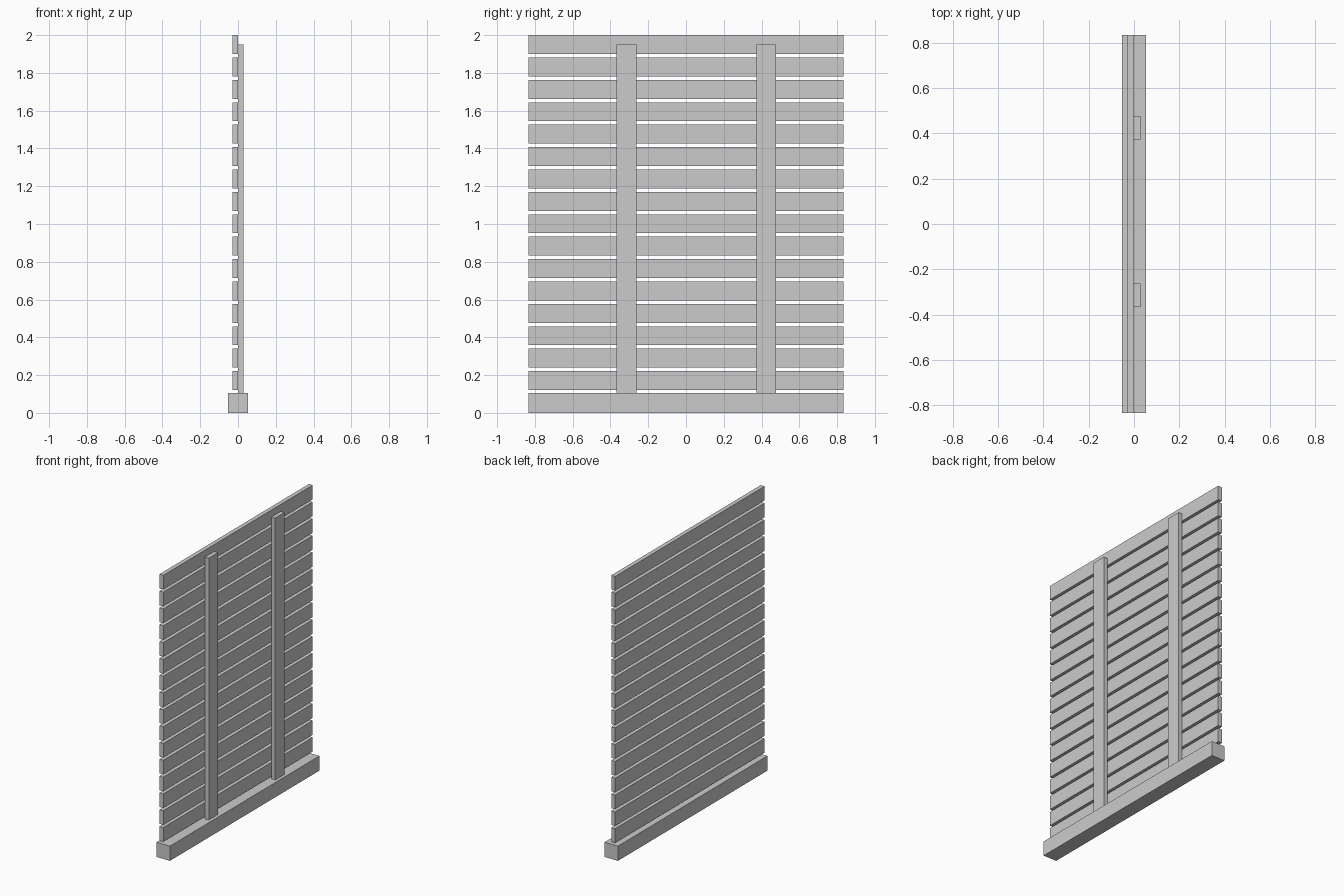
import bpy

if "Cube" in bpy.data.objects:
    bpy.data.objects.remove(bpy.data.objects["Cube"])


def box(name, x, y, z):
    """Box from (min, max) extents on each axis."""
    corners = [(a, b, c) for a in x for b in y for c in z]
    faces = [(0, 1, 3, 2), (4, 6, 7, 5), (0, 4, 5, 1),
             (2, 3, 7, 6), (0, 2, 6, 4), (1, 5, 7, 3)]
    mesh = bpy.data.meshes.new(name)
    mesh.from_pydata(corners, [], faces)
    obj = bpy.data.objects.new(name, mesh)
    bpy.context.collection.objects.link(obj)
    return obj


HALF_LENGTH = 0.833
BASE_HEIGHT = 0.104
SLAT_COUNT = 16
SLAT_HEIGHT = 0.1
SLAT_PITCH = 0.1186

# Base beam
box("base_beam", (-0.052, 0.052), (-HALF_LENGTH, HALF_LENGTH), (0, BASE_HEIGHT))

# Horizontal slats, from the top down
for i in range(SLAT_COUNT):
    top = 2.0 - i * SLAT_PITCH
    box(f"slat_{i + 1}", (-0.03, 0), (-HALF_LENGTH, HALF_LENGTH), (top - SLAT_HEIGHT, top))

# Upright battens holding the slats
for name, y in (("batten_near", -0.315), ("batten_far", 0.425)):
    box(name, (0, 0.029), (y - 0.052, y + 0.052), (BASE_HEIGHT, 1.951))
